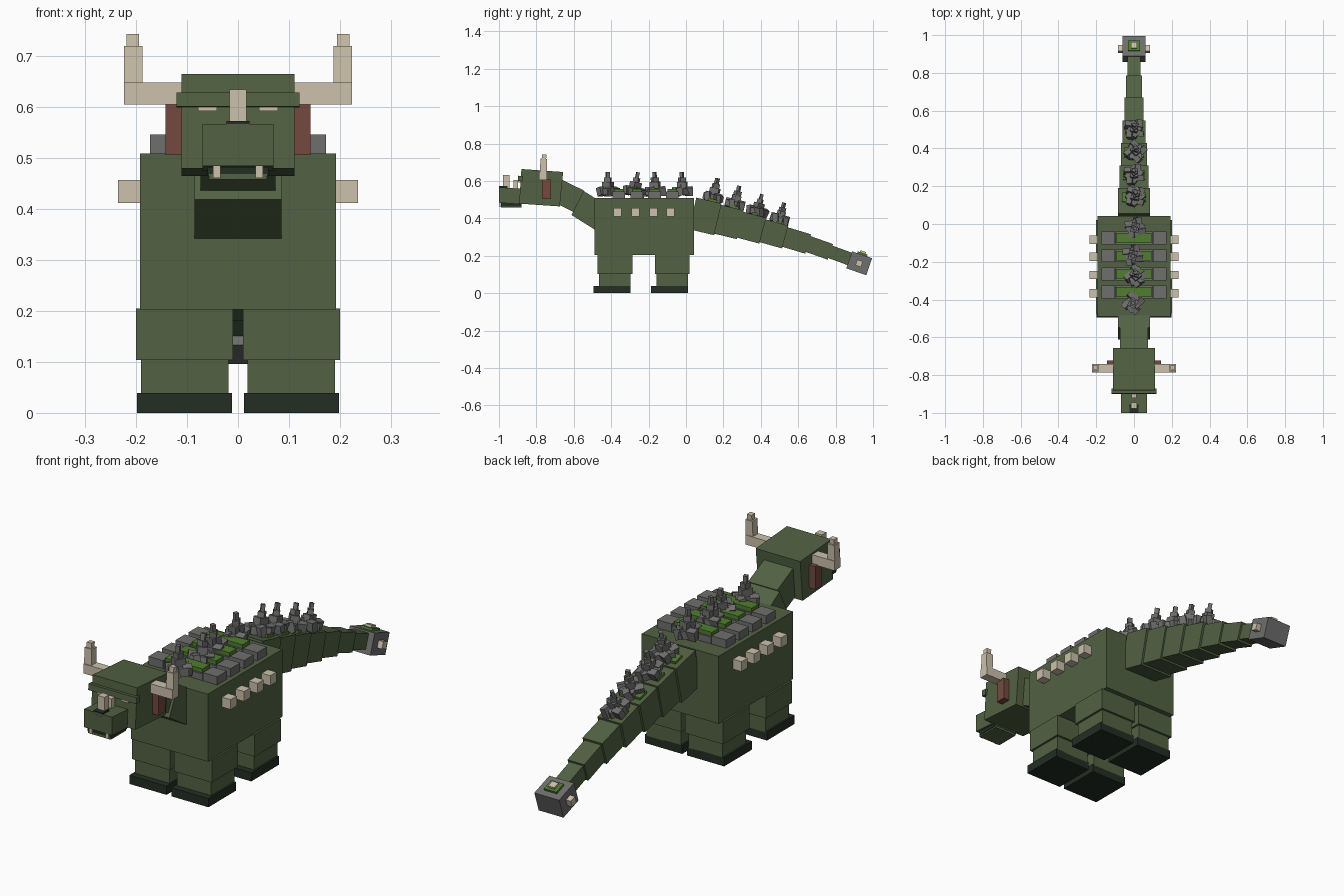
import bpy, bmesh, math, random
from mathutils import Matrix, Vector

cube = bpy.data.objects.get("Cube")
if cube:
    bpy.data.objects.remove(cube, do_unlink=True)
random.seed(4)


def material(name, rgb):
    m = bpy.data.materials.new(name)
    m.use_nodes = True
    lin = [((c / 255 + 0.055) / 1.055) ** 2.4 for c in rgb] + [1]
    m.diffuse_color = lin
    m.node_tree.nodes["Principled BSDF"].inputs["Base Color"].default_value = lin
    return m


HIDE = material("hide green", (82, 98, 67))
MOSS = material("moss green", (80, 125, 48))
STONE = material("stone grey", (110, 110, 109))
IVORY = material("ivory", (204, 193, 172))
EAR = material("ear red", (115, 74, 64))
DARK = material("dark green", (35, 46, 36))


def finish(name, bm, mat):
    bmesh.ops.recalc_face_normals(bm, faces=bm.faces)
    me = bpy.data.meshes.new(name)
    bm.to_mesh(me)
    bm.free()
    me.materials.append(mat)
    ob = bpy.data.objects.new(name, me)
    bpy.context.collection.objects.link(ob)
    return ob


def block(name, size, mat, matrix):
    """Box of the given size placed by a matrix."""
    bm = bmesh.new()
    bmesh.ops.create_cube(bm, size=1, matrix=matrix @ Matrix.Diagonal((*size, 1)))
    return finish(name, bm, mat)


def box(name, x, y, z, mat):
    """Box from (min, max) ranges."""
    mid = Vector([(a + b) / 2 for a, b in (x, y, z)])
    return block(name, [b - a for a, b in (x, y, z)], mat, Matrix.Translation(mid))


def pair(name, x, y, z, mat):
    """Box on the left (+x) and its mirror on the right."""
    box("left_" + name, x, y, z, mat)
    box("right_" + name, (-x[1], -x[0]), y, z, mat)


def prism(name, half, outline, mat):
    """Side outline of (y, z) points extruded across x."""
    bm = bmesh.new()
    f = bm.faces.new([bm.verts.new((-half, y, z)) for y, z in outline])
    ext = bmesh.ops.extrude_face_region(bm, geom=[f])["geom"]
    verts = [v for v in ext if isinstance(v, bmesh.types.BMVert)]
    bmesh.ops.translate(bm, verts=verts, vec=(2 * half, 0, 0))
    return finish(name, bm, mat)


# Body
box("body", (-.192, .192), (-.49, .042), (.203, .508), HIDE)

# Legs
for end, y in (("front", -.473), ("rear", -.167)):
    pair(end + "_thigh", (.01, .2), (y, y + .187), (.104, .204), HIDE)
    pair(end + "_shin", (.019, .19), (y + .009, y + .177), (.035, .106), HIDE)
    pair(end + "_foot", (.012, .198), (y - .021, y + .177), (0, .039), DARK)

# Back armour and side studs
for i, y in enumerate((-.074, -.168, -.264, -.36)):
    n = str(i + 1)
    box("back_plate_" + n, (-.098, .098), (y - .034, y + .034), (.5, .538), STONE)
    pair("shoulder_plate_" + n, (.1, .172), (y - .034, y + .034), (.5, .545), STONE)
    box("moss_strip_" + n, (-.095, .093), (y - .026, y + .026), (.53, .556), MOSS)
for i, y in enumerate((-.366, -.27, -.174, -.083)):
    pair("side_stud_%d" % (i + 1), (.18, .235), (y - .022, y + .022), (.411, .456), IVORY)


def spike(name, y, z, lean, s=1.0):
    """Crooked stack of stone blocks, narrowing to a tip."""
    base = Matrix.Translation((random.uniform(-.01, .01), y, z)) @ Matrix.Rotation(lean, 4, 'X')
    spin = random.uniform(0, 1.5)
    parts = (("base", .085, .035, .012), ("middle", .05, .06, .035),
             ("neck", .034, .045, .066), ("tip", .02, .05, .094))
    for part, w, h, up in parts:
        spin += random.uniform(.3, .8)
        m = base @ Matrix.Translation((0, 0, up * s)) @ Matrix.Rotation(spin, 4, 'Z')
        block(name + "_" + part, (w * s, w * s * .85, h * s), STONE, m)
    # loose rubble round the foot of the spike
    for k in range(4):
        a = spin + k * math.pi / 2
        m = base @ Matrix.Translation((math.cos(a) * .037, math.sin(a) * .037, .014))
        m = m @ Matrix.Rotation(a + .5, 4, 'Z') @ Matrix.Rotation(.3, 4, 'X')
        block("%s_rubble_%d" % (name, k + 1), (.04, .03, .045), STONE, m)


for i, (y, lean) in enumerate(((-.418, 0), (-.28, -.2), (-.163, .05), (-.018, .04))):
    spike("back_spike_%d" % (i + 1), y, .53, lean)

# Tail: overlapping tapering segments along a drooping line
joints = [(.055, .422), (.17, .395), (.29, .366), (.41, .334), (.53, .300),
          (.653, .263), (.772, .221), (.89, .178)]
widths = [.085, .076, .069, .060, .050, .042, .034]
halves = [.087, .079, .071, .063, .054, .044, .035]
for i, (w, h) in enumerate(zip(widths, halves)):
    a, b = Vector(joints[i]), Vector(joints[i + 1])
    d = (b - a).normalized()
    up = Vector((-d.y, d.x)) * h
    a = a - d * .02
    prism("tail_segment_%d" % (i + 1), w, [a - up, b - up, b + up, a + up], HIDE)
    if i < 4:
        # spike and moss on the thicker segments
        ang = math.atan2(d.y, d.x)
        p = (a + b) / 2 + up + d * .02
        spike("tail_spike_%d" % (i + 1), p.x, p.y + .008, ang, 1.0 - .04 * i)
        block("tail_moss_%d" % (i + 1), (w * 1.5, .05, .014), MOSS,
              Matrix.Translation((0, p.x, p.y + .005)) @ Matrix.Rotation(ang, 4, 'X'))

# Tail club
club = Matrix.Translation((0, .926, .16)) @ Matrix.Rotation(math.radians(-19), 4, 'X')
block("tail_club", (.124, .113, .096), STONE, club)
block("club_moss", (.062, .055, .012), MOSS, club @ Matrix.Translation((0, 0, .052)))
block("club_top_stud", (.032, .032, .024), IVORY, club @ Matrix.Translation((0, 0, .056)))
block("club_side_studs", (.172, .032, .032), IVORY, club)

# Neck
prism("rear_neck", .085, [(-.548, .547), (-.46, .492), (-.48, .335), (-.612, .418)], HIDE)
prism("front_neck", .073, [(-.68, .615), (-.548, .55), (-.578, .423), (-.71, .489)], HIDE)

# Head
prism("head", .111, [(-.88, .664), (-.657, .648), (-.675, .464), (-.892, .479)], HIDE)
prism("brow", .12, [(-.897, .628), (-.872, .627), (-.874, .598), (-.899, .6)], HIDE)
pair("eye", (.041, .078), (-.895, -.87), (.591, .599), IVORY)
prism("snout", .07, [(-1, .566), (-.875, .558), (-.88, .475), (-1, .484)], HIDE)
box("mouth", (-.06, .06), (-.988, -.88), (.464, .482), DARK)
box("jaw", (-.057, .057), (-.99, -.88), (.457, .468), HIDE)
pair("tooth", (.034, .049), (-.996, -.98), (.46, .484), IVORY)
box("nose", (-.023, .023), (-1, -.955), (.55, .572), DARK)
box("nose_horn", (-.017, .017), (-.978, -.945), (.56, .633), IVORY)
box("small_nose_horn", (-.013, .013), (-.922, -.897), (.55, .604), IVORY)

# Ears and horns
pair("ear", (.1, .142), (-.77, -.722), (.505, .608), EAR)
pair("horn_root", (.1, .223), (-.785, -.742), (.604, .647), IVORY)
for side, s in (("left", 1), ("right", -1)):
    prism(side + "_horn", .018, [(-.783, .61), (-.746, .61), (-.742, .717), (-.778, .719)],
          IVORY).location.x = s * .205
    prism(side + "_horn_tip", .012, [(-.772, .71), (-.748, .71), (-.746, .741), (-.77, .742)],
          IVORY).location.x = s * .206
